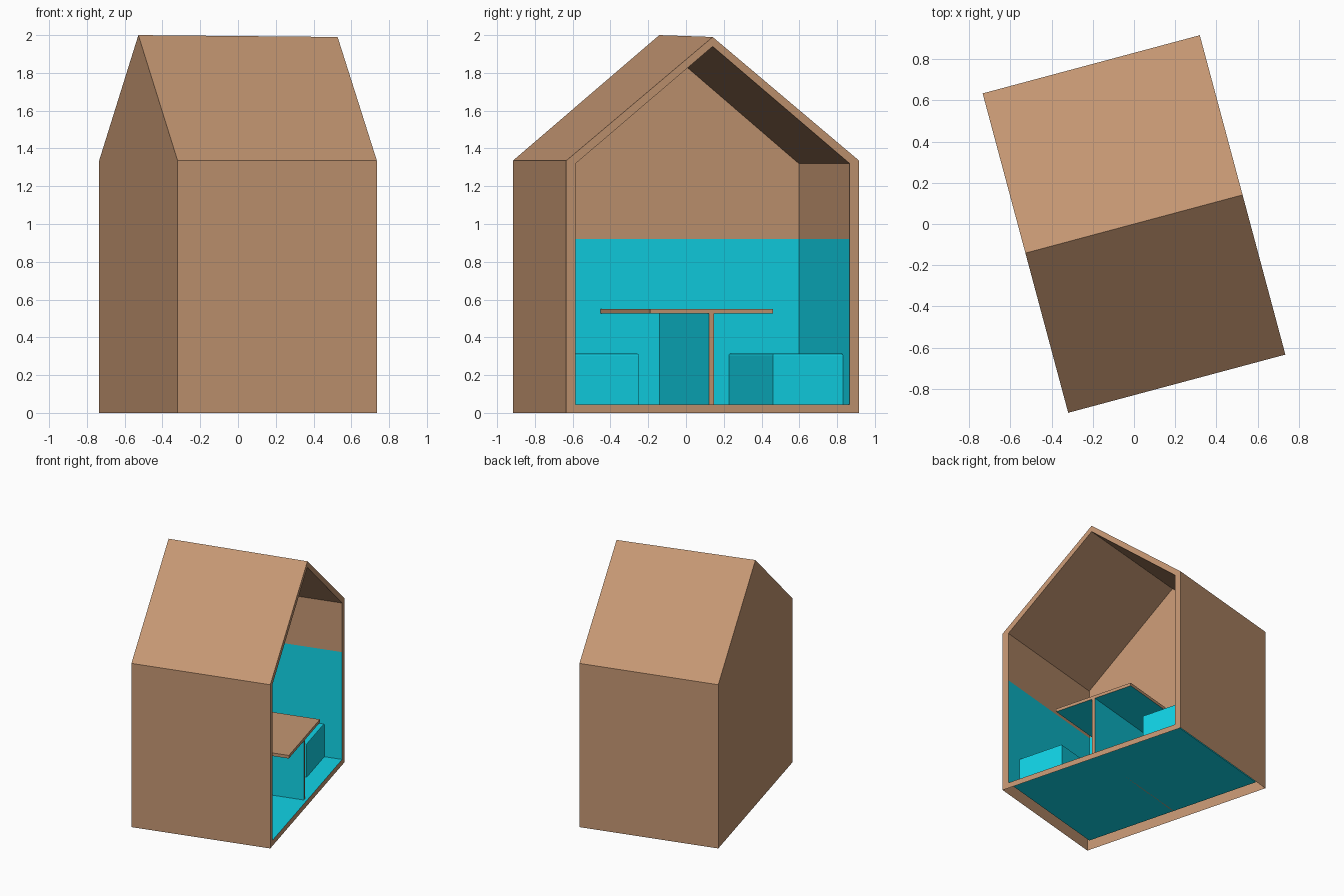
import bpy, bmesh, math

if "Cube" in bpy.data.objects:
    bpy.data.objects.remove(bpy.data.objects["Cube"])

TURN = math.radians(15)      # whole model is turned about z
U, V = 0.546, 0.803          # half depth and half width of the house
BACK, INV = -0.496, 0.751    # inside of the back wall, inside half width
FLOOR, PAINT = 0.045, 0.92   # floor height, top of the painted band


def material(name, rgb):
    m = bpy.data.materials.new(name)
    m.diffuse_color = (*rgb, 1)
    m.use_nodes = True
    m.node_tree.nodes["Principled BSDF"].inputs["Base Color"].default_value = m.diffuse_color
    return m


wood = material("wood_brown", (0.552, 0.305, 0.168))
teal = material("teal_paint", (0.0056, 0.687, 0.838))


def finish(name, bm):
    bmesh.ops.recalc_face_normals(bm, faces=bm.faces)
    me = bpy.data.meshes.new(name)
    bm.to_mesh(me)
    bm.free()
    me.materials.append(wood)
    me.materials.append(teal)
    ob = bpy.data.objects.new(name, me)
    ob.rotation_euler.z = TURN
    bpy.context.collection.objects.link(ob)
    return ob


def box(name, u0, u1, v0, v1, z0, z1, is_teal, bevel=0):
    bm = bmesh.new()
    bmesh.ops.create_cube(bm, size=1)
    for v in bm.verts:
        v.co = ((u0 + u1) / 2 + v.co.x * (u1 - u0),
                (v0 + v1) / 2 + v.co.y * (v1 - v0),
                (z0 + z1) / 2 + v.co.z * (z1 - z0))
    if bevel:
        top = [e for e in bm.edges if all(v.co.z > z1 - 1e-4 for v in e.verts)]
        bmesh.ops.bevel(bm, geom=top, offset=bevel, segments=2, profile=0.5,
                        affect='EDGES')
    bm.normal_update()
    for f in bm.faces:
        f.material_index = 1 if is_teal(f.normal) else 0
    return finish(name, bm)


# House: outer skin with open underside, front rim, and inner lining
bm = bmesh.new()


def ring(u, profile, tilt=0):
    return [bm.verts.new((u, v, z - (tilt if v == 0 else 0))) for v, z in profile]


def face(verts, index=0):
    bm.faces.new(verts).material_index = index


outer = [(-V, 0), (V, 0), (V, 1.335), (0, 2.0), (-V, 1.335)]
inner = [(-INV, FLOOR), (INV, FLOOR), (INV, PAINT), (INV, 1.32),
         (0, 1.945), (-INV, 1.32), (-INV, PAINT)]
ob_, of = ring(-U, outer), ring(U, outer, 0.01)
ib, jf = ring(BACK, inner), ring(U, inner, 0.005)

face(ob_)                                        # outer back
for i in range(1, 5):                            # outer walls and roof
    j = (i + 1) % 5
    face([ob_[i], ob_[j], of[j], of[i]])
face([of[0], of[1], jf[1], jf[0]])               # front rim
face([of[1], of[2], jf[3], jf[2], jf[1]])
face([of[2], of[3], jf[4], jf[3]])
face([of[3], of[4], jf[5], jf[4]])
face([of[4], of[0], jf[0], jf[6], jf[5]])
for i in range(7):                               # floor, inner walls, ceiling
    j = (i + 1) % 7
    painted = inner[i][1] <= PAINT and inner[j][1] <= PAINT
    face([ib[i], ib[j], jf[j], jf[i]], int(painted))
face([ib[0], ib[1], ib[2], ib[6]], 1)            # inner back wall
face([ib[2], ib[3], ib[4], ib[5], ib[6]])
finish("house_shell", bm)

# Table: wooden top with painted underside, painted panel leg with wooden end
box("table_top", BACK, 0.522, -0.336, 0.336, 0.525, 0.55, lambda n: n.z < -0.5)
box("table_leg", BACK, 0.522, -0.013, 0.013, FLOOR, 0.525,
    lambda n: abs(n.y) > 0.5)

# Benches along both side walls
for name, s in (("front_bench", -1), ("back_bench", 1)):
    v = sorted((s * 0.3675, s * INV))
    box(name, BACK, 0.406, v[0], v[1], FLOOR, 0.315, lambda n: True, 0.01)
